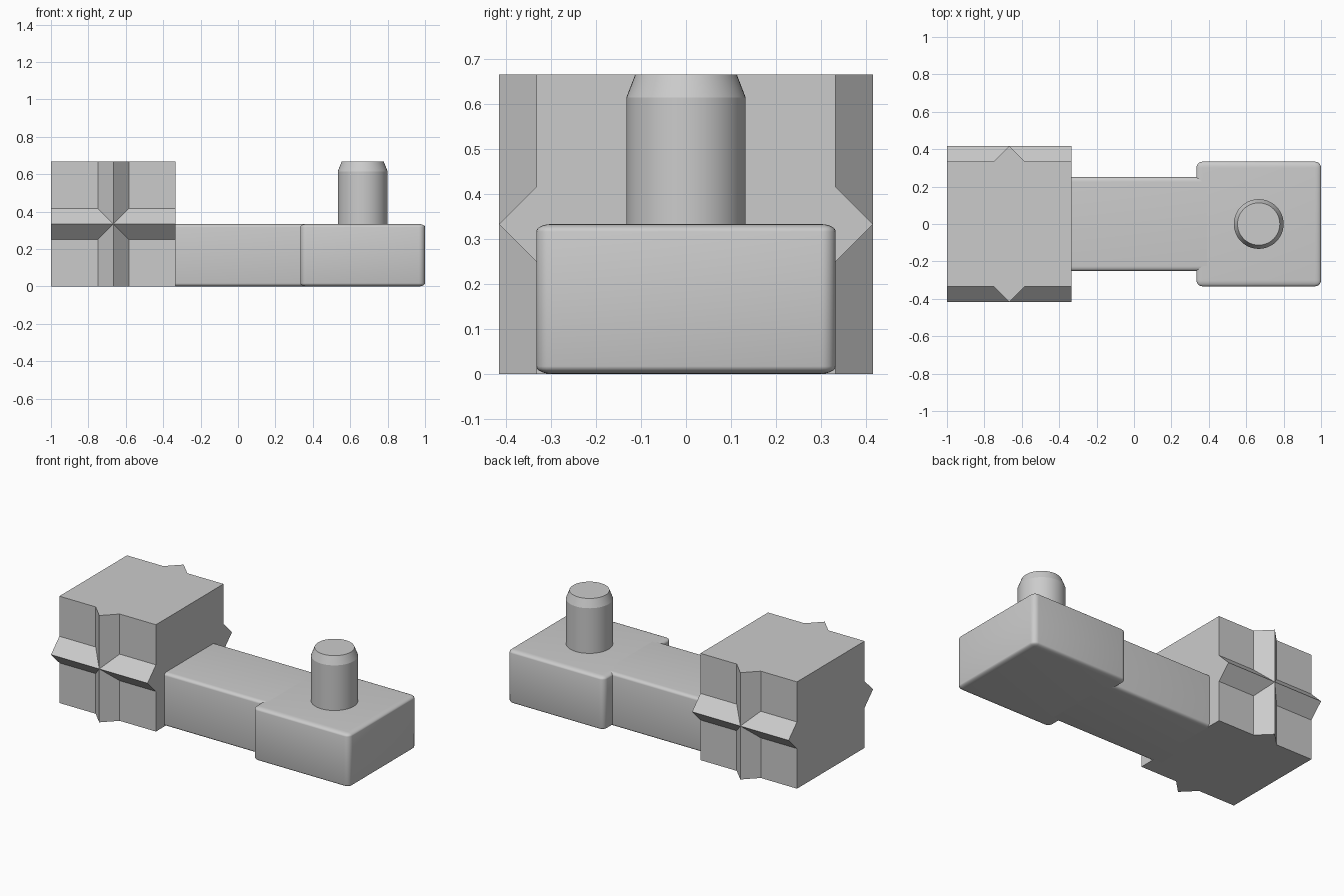
import bpy
from math import pi, radians

default = bpy.data.objects.get("Cube")
if default:
    bpy.data.objects.remove(default, do_unlink=True)

U = 1 / 3          # basic grid unit of the model
RIDGE = 0.083      # ridge height and half width

grey = bpy.data.materials.new("light_grey")
grey.use_nodes = True
grey.diffuse_color = (0.6, 0.6, 0.6, 1)
grey.node_tree.nodes["Principled BSDF"].inputs["Base Color"].default_value = (0.6, 0.6, 0.6, 1)


def finish(name):
    ob = bpy.context.object
    ob.name = name
    ob.data.materials.append(grey)
    return ob


def apply_modifiers(ob):
    bpy.ops.object.select_all(action='DESELECT')
    ob.select_set(True)
    bpy.context.view_layer.objects.active = ob
    for mod in list(ob.modifiers):
        bpy.ops.object.modifier_apply(modifier=mod.name)


def box(name, center, size):
    bpy.ops.mesh.primitive_cube_add(size=1, location=center)
    ob = finish(name)
    ob.scale = size
    bpy.ops.object.transform_apply(location=False, rotation=False, scale=True)
    return ob


def rounded_box(name, center, size):
    # Rounding is proportional to each dimension, so bevel before scaling
    bpy.ops.mesh.primitive_cube_add(size=1, location=center)
    ob = finish(name)
    bevel = ob.modifiers.new("rounding", 'BEVEL')
    bevel.width = 0.05
    bevel.segments = 5
    apply_modifiers(ob)
    ob.scale = size
    bpy.ops.object.transform_apply(location=False, rotation=False, scale=True)
    bpy.ops.object.shade_smooth_by_angle(angle=radians(30))
    return ob


# Large block with crossed V ridges on its front and back
block = box("ridged_block", (-2 * U, 0, U), (2 * U, 2 * U, 2 * U))
for side in (-1, 1):
    for tilt in (0, pi / 2):
        bpy.ops.mesh.primitive_cylinder_add(
            vertices=4, radius=RIDGE, depth=2 * U,
            location=(-2 * U, side * U, U), rotation=(0, tilt, 0))
        ridge = finish("ridge")
        union = block.modifiers.new("ridge", 'BOOLEAN')
        union.operation = 'UNION'
        union.solver = 'EXACT'
        union.object = ridge
apply_modifiers(block)
for ob in [o for o in bpy.data.objects if o.name.startswith("ridge") and o != block]:
    bpy.data.objects.remove(ob, do_unlink=True)

# Connecting arm, its ends buried in both blocks
rounded_box("connecting_arm", (0, 0, U / 2), (2.6 * U, 1.5 * U, U))

# Rounded end block
rounded_box("end_block", (2 * U, 0, U / 2), (2 * U, 2 * U, U))

# Upright pin with a chamfered tip
bpy.ops.mesh.primitive_cylinder_add(
    vertices=48, radius=0.133, depth=0.467, location=(2 * U, 0, 0.433))
pin = finish("pin")
for v in pin.data.vertices:
    if v.co.z < 0:
        continue
    v.co.z = 0.615 - 0.433
bpy.ops.mesh.primitive_cone_add(
    vertices=48, radius1=0.133, radius2=0.113, depth=2 * U - 0.615,
    location=(2 * U, 0, (2 * U + 0.615) / 2))
tip = finish("pin_tip")
for ob in (pin, tip):
    bpy.ops.object.select_all(action='DESELECT')
    ob.select_set(True)
    bpy.context.view_layer.objects.active = ob
    bpy.ops.object.shade_smooth_by_angle(angle=radians(30))
